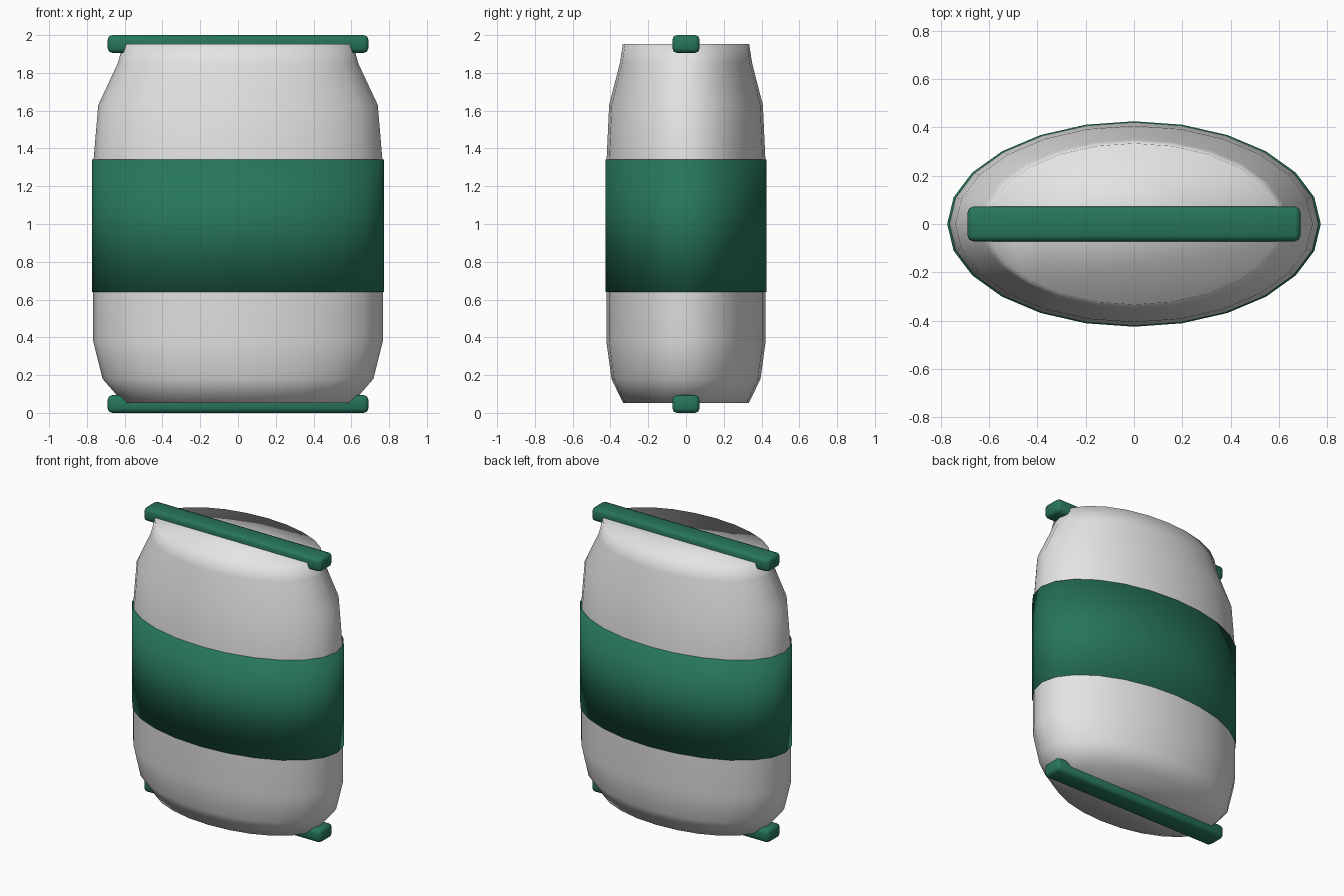
import bpy
import bmesh
from math import cos, sin, tau

if "Cube" in bpy.data.objects:
    bpy.data.objects.remove(bpy.data.objects["Cube"], do_unlink=True)

SIDES = 24
DEPTH_RATIO = 0.55  # oval depth compared with its width


def make_material(name, rgb):
    mat = bpy.data.materials.new(name)
    mat.use_nodes = True
    colour = (*rgb, 1.0)
    mat.diffuse_color = colour
    bsdf = mat.node_tree.nodes["Principled BSDF"]
    bsdf.inputs["Base Color"].default_value = colour
    bsdf.inputs["Roughness"].default_value = 0.6
    return mat


def add_object(name, bm, mat):
    bmesh.ops.recalc_face_normals(bm, faces=bm.faces)
    for face in bm.faces:
        face.smooth = True
    mesh = bpy.data.meshes.new(name)
    bm.to_mesh(mesh)
    bm.free()
    mesh.materials.append(mat)
    obj = bpy.data.objects.new(name, mesh)
    bpy.context.collection.objects.link(obj)
    return obj


def oval_lathe(name, profile, mat):
    """Stack oval rings given as (half width, height) and cap both ends."""
    bm = bmesh.new()
    rings = []
    for r, z in profile:
        angles = [tau * i / SIDES for i in range(SIDES)]
        rings.append([bm.verts.new((r * cos(a), r * DEPTH_RATIO * sin(a), z))
                      for a in angles])
    for low, high in zip(rings, rings[1:]):
        for i in range(SIDES):
            j = (i + 1) % SIDES
            bm.faces.new((low[i], low[j], high[j], high[i]))
    bm.faces.new(rings[0][::-1])
    bm.faces.new(rings[-1])
    return add_object(name, bm, mat)


def rounded_bar(name, z, mat):
    bm = bmesh.new()
    bmesh.ops.create_cube(bm, size=1)
    bmesh.ops.scale(bm, vec=(1.38, 0.144, 0.094), verts=bm.verts)
    bmesh.ops.translate(bm, vec=(0, 0, z), verts=bm.verts)
    bmesh.ops.bevel(bm, geom=bm.edges[:], offset=0.024, segments=2,
                    profile=0.5, affect='EDGES')
    return add_object(name, bm, mat)


grey = make_material("light grey", (0.78, 0.78, 0.78))
green = make_material("dark green", (0.02, 0.18, 0.105))

# Oval container body
oval_lathe("body", [(0.605, 0.052), (0.717, 0.18), (0.767, 0.38), (0.768, 1.3),
                    (0.74, 1.63), (0.637, 1.85), (0.608, 1.954)], grey)

# Wide band around the middle
oval_lathe("middle_band", [(0.774, 0.64), (0.774, 1.342)], green)

# Bars across the top and bottom
rounded_bar("top_bar", 1.953, green)
rounded_bar("bottom_bar", 0.047, green)
